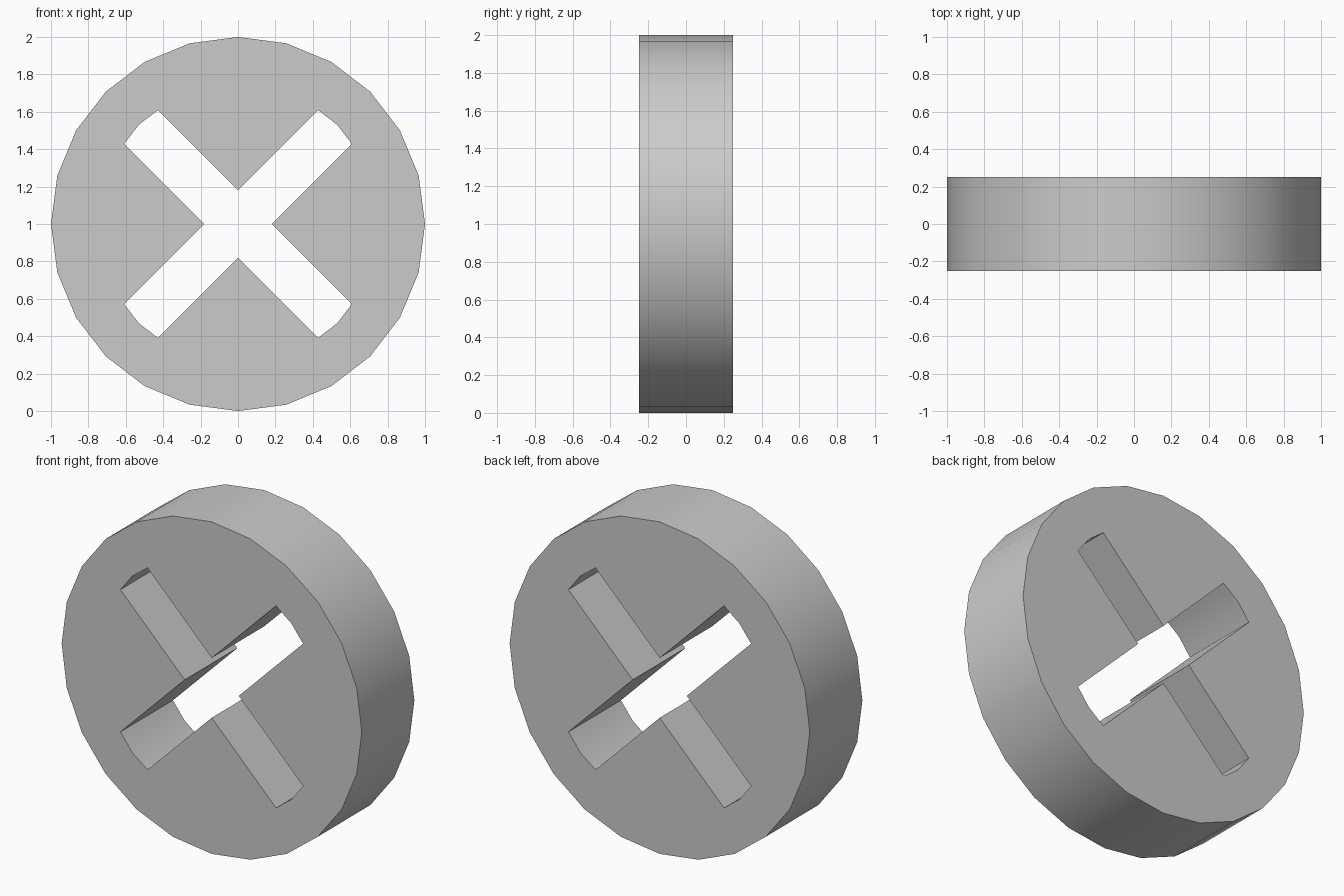
import bpy, bmesh
from math import cos, sin, radians, sqrt
from mathutils import Vector

if "Cube" in bpy.data.objects:
    bpy.data.objects.remove(bpy.data.objects["Cube"])

R, RI = 1.0, 0.75        # rim radius, slot end radius
DEPTH = 0.25             # half thickness
C = 0.18                 # inner corner distance of the cross slot
HALF = C / sqrt(2)       # half slot width


def polar(r, deg):
    return Vector((r * cos(radians(deg)), r * sin(radians(deg))))


def slot_corner(arm_deg, side):
    # where the slot side meets the 24-sided inner circle
    t = HALF / (RI * sin(radians(15)))
    along = RI + t * (RI * cos(radians(15)) - RI)
    return polar(along, arm_deg) + polar(HALF * side, arm_deg + 90)


bm = bmesh.new()


def vert(p, y):
    return bm.verts.new((p.x, y, p.y + 1))


# four identical quadrants, each a rim sector plus a wedge
for k in range(4):
    a, b = 45 + 90 * k, 135 + 90 * k
    outline = [polar(R, a + 15 * i) for i in range(7)]
    outline += [polar(RI, b), slot_corner(b, -1), polar(C, a + 45),
                slot_corner(a, 1), polar(RI, a)]
    n = len(outline)
    front = [vert(p, -DEPTH) for p in outline]
    back = [vert(p, DEPTH) for p in outline]
    bm.faces.new(front)
    bm.faces.new(back[::-1])
    for i in range(n):
        if i in (6, n - 1):      # seams between quadrants stay open
            continue
        j = (i + 1) % n
        bm.faces.new((front[j], front[i], back[i], back[j]))

bmesh.ops.remove_doubles(bm, verts=bm.verts, dist=1e-4)
bmesh.ops.recalc_face_normals(bm, faces=bm.faces)

mesh = bpy.data.meshes.new("slotted_wheel")
bm.to_mesh(mesh)
bm.free()
wheel = bpy.data.objects.new("slotted_wheel", mesh)
bpy.context.collection.objects.link(wheel)
bpy.context.view_layer.objects.active = wheel
wheel.select_set(True)
bpy.ops.object.shade_smooth_by_angle(angle=radians(30))
